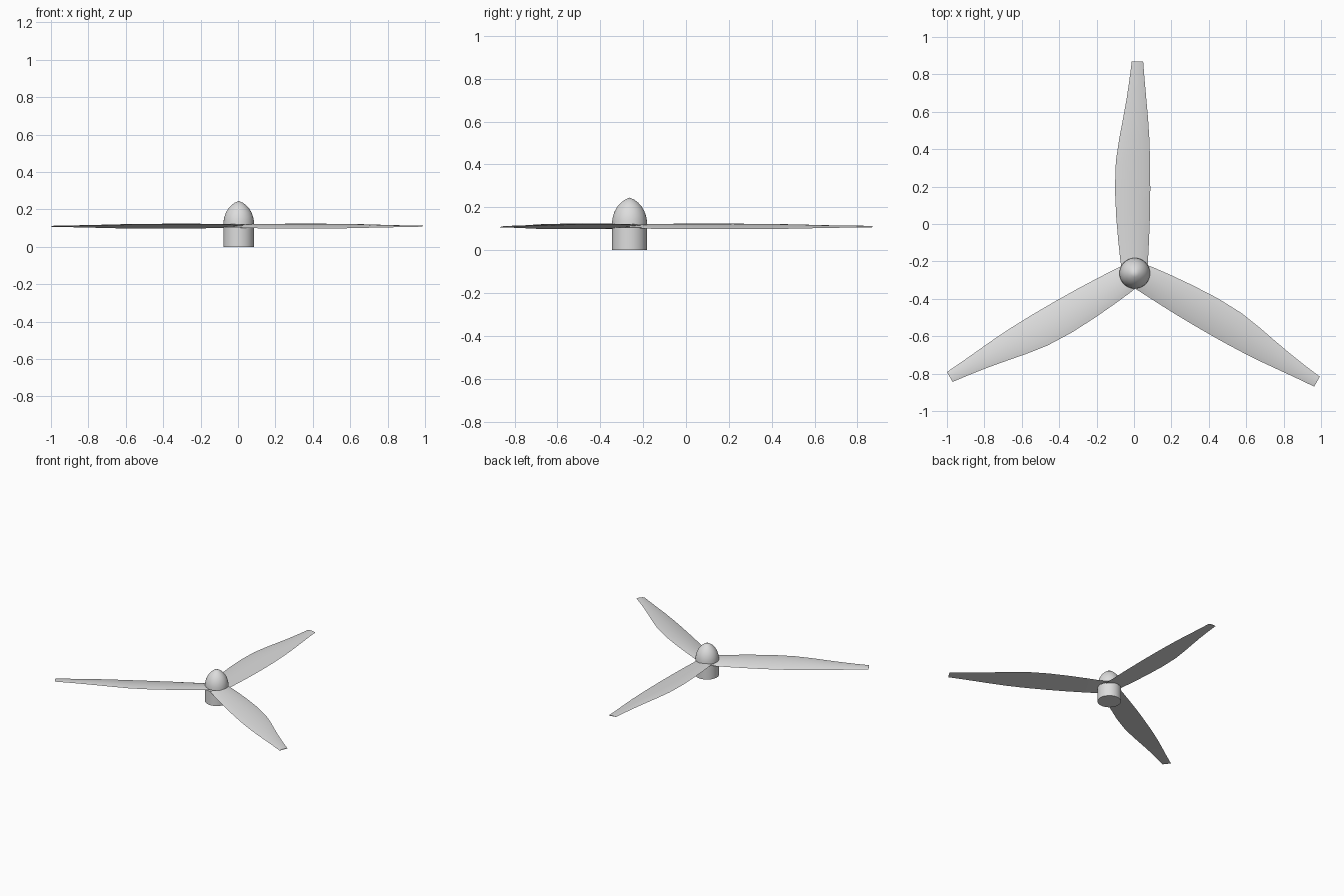
import bpy, bmesh, math
from mathutils import Matrix

if "Cube" in bpy.data.objects:
    bpy.data.objects.remove(bpy.data.objects["Cube"])

HUB = (0.004, -0.2635)

grey = bpy.data.materials.new("light_grey")
grey.diffuse_color = (0.72, 0.72, 0.72, 1)
grey.use_nodes = True
grey.node_tree.nodes["Principled BSDF"].inputs["Base Color"].default_value = grey.diffuse_color


def finish(name, bm, angle):
    bmesh.ops.recalc_face_normals(bm, faces=bm.faces)
    mesh = bpy.data.meshes.new(name)
    bm.to_mesh(mesh)
    bm.free()
    mesh.materials.append(grey)
    obj = bpy.data.objects.new(name, mesh)
    bpy.context.collection.objects.link(obj)
    bpy.ops.object.select_all(action='DESELECT')
    obj.select_set(True)
    bpy.context.view_layer.objects.active = obj
    bpy.ops.object.shade_smooth_by_angle(angle=math.radians(angle))
    return obj


def lathe(name, profile, angle, sides=48):
    """Revolve (radius, height) points about the hub axis."""
    bm = bmesh.new()
    verts = [bm.verts.new((r, 0, z)) for r, z in profile]
    edges = [bm.edges.new(pair) for pair in zip(verts, verts[1:])]
    bmesh.ops.spin(bm, geom=verts + edges, axis=(0, 0, 1), cent=(0, 0, 0),
                   angle=math.tau, steps=sides)
    bmesh.ops.remove_doubles(bm, verts=bm.verts, dist=1e-5)
    obj = finish(name, bm, angle)
    obj.location = (*HUB, 0)


# Cylindrical hub and pointed spinner
lathe("hub", [(0, 0), (0.082, 0), (0.082, 0.106), (0, 0.106)], 40)
lathe("spinner", [(0, 0.118), (0.082, 0.118), (0.081, 0.138), (0.077, 0.16),
                  (0.069, 0.182), (0.057, 0.203), (0.040, 0.222),
                  (0.021, 0.236), (0, 0.245)], 40)

# Blade stations: distance, left edge, right edge, pitch slope, thickness
STATIONS = [
    (0.00, -0.066, 0.068, 0.12, 0.012),
    (0.07, -0.077, 0.071, 0.12, 0.012),
    (0.17, -0.088, 0.076, 0.12, 0.012),
    (0.30, -0.099, 0.081, 0.12, 0.012),
    (0.45, -0.106, 0.083, 0.12, 0.012),
    (0.60, -0.101, 0.082, 0.12, 0.011),
    (0.72, -0.083, 0.078, 0.12, 0.010),
    (0.83, -0.062, 0.071, 0.11, 0.008),
    (0.93, -0.044, 0.062, 0.10, 0.006),
    (1.03, -0.029, 0.053, 0.09, 0.005),
    (1.1335, -0.016, 0.045, 0.07, 0.004),
]
N = 10


def blade(name, turn):
    bm = bmesh.new()
    rings = []
    for s, left, right, pitch, thick in STATIONS:
        mid = (left + right) / 2
        # nearly flat underside, then cambered top surface going back
        lower = [(i / N, 0.0) for i in range(N + 1)]
        upper = [(i / N, thick * math.sin(math.pi * i / N) ** 0.8)
                 for i in range(N - 1, 0, -1)]
        ring = []
        for t, lift in lower + upper:
            x = left + (right - left) * t
            ring.append(bm.verts.new((x, s, 0.109 - pitch * (x - mid) + lift)))
        rings.append(ring)
    for a, b in zip(rings, rings[1:]):
        for i in range(len(a)):
            j = (i + 1) % len(a)
            bm.faces.new((a[i], a[j], b[j], b[i]))
    bm.faces.new(rings[0])
    bm.faces.new(rings[-1])
    bmesh.ops.transform(bm, matrix=Matrix.Rotation(turn, 4, 'Z'), verts=bm.verts)
    finish(name, bm, 20).location = (*HUB, 0)


# Three blades evenly spaced around the hub
for k, label in enumerate(("back_blade", "left_blade", "right_blade")):
    blade(label, k * math.tau / 3)
